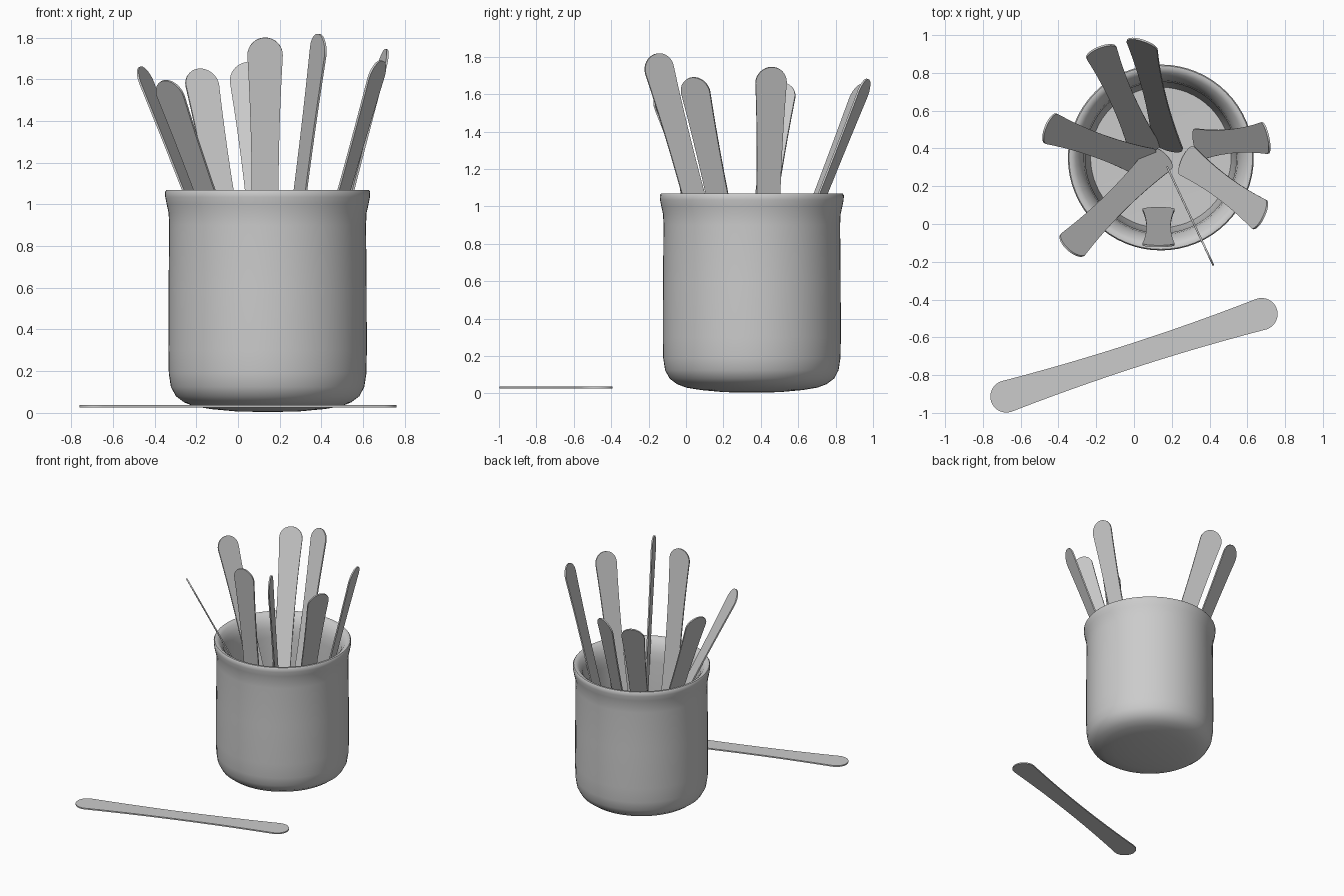
import bpy, bmesh, math
from mathutils import Vector, Matrix

cube = bpy.data.objects.get("Cube")
if cube:
    bpy.data.objects.remove(cube)

grey = bpy.data.materials.new("plain grey")
grey.use_nodes = True
colour = (0.6, 0.6, 0.6, 1)
grey.diffuse_color = colour
grey.node_tree.nodes["Principled BSDF"].inputs["Base Color"].default_value = colour

HALF_LENGTH, END_RADIUS, WAIST, THICKNESS = 0.795, 0.085, 0.064, 0.01


def finish(name, bm, angle):
    bmesh.ops.recalc_face_normals(bm, faces=bm.faces)
    mesh = bpy.data.meshes.new(name)
    bm.to_mesh(mesh)
    bm.free()
    mesh.materials.append(grey)
    obj = bpy.data.objects.new(name, mesh)
    bpy.context.collection.objects.link(obj)
    bpy.ops.object.select_all(action="DESELECT")
    obj.select_set(True)
    bpy.context.view_layer.objects.active = obj
    bpy.ops.object.shade_smooth_by_angle(angle=math.radians(angle))
    return obj


def stick(name, centre, along, across):
    """Flat waisted stick with round ends, placed by its length and width axes."""
    cap = HALF_LENGTH - END_RADIUS
    side = [(cap * i / 6, WAIST + (END_RADIUS - WAIST) * (i / 6) ** 2) for i in range(-6, 7)]
    arc = [(cap + END_RADIUS * math.sin(a), END_RADIUS * math.cos(a))
           for a in (math.pi * i / 16 for i in range(1, 16))]
    half = side + arc
    outline = half + [(-x, -y) for x, y in half]
    bm = bmesh.new()
    face = bm.faces.new([bm.verts.new((x, y, -THICKNESS / 2)) for x, y in outline])
    grown = bmesh.ops.extrude_face_region(bm, geom=[face], use_keep_orig=True)
    top = [v for v in grown["geom"] if isinstance(v, bmesh.types.BMVert)]
    bmesh.ops.translate(bm, verts=top, vec=(0, 0, THICKNESS))
    x = along.normalized()
    y = (across - x * across.dot(x)).normalized()
    obj = finish(name, bm, 35)
    obj.matrix_world = Matrix.Translation(centre) @ Matrix((x, y, x.cross(y))).transposed().to_4x4()


def heading(degrees):
    a = math.radians(degrees)
    return Vector((math.cos(a), math.sin(a), 0))


# Cup: lathed wall with a bulging base and a flared lip
profile = [(0, 0.004), (0.15, 0.007), (0.27, 0.018), (0.35, 0.031), (0.4, 0.05),
           (0.44, 0.08), (0.464, 0.125), (0.474, 0.19), (0.476, 0.3), (0.475, 0.6),
           (0.472, 0.9), (0.475, 0.96), (0.484, 1.0), (0.491, 1.035), (0.492, 1.06),
           (0.486, 1.069), (0.47, 1.069), (0.45, 1.055), (0.425, 1.02), (0.408, 0.97),
           (0.4, 0.9), (0.396, 0.6), (0.39, 0.3), (0.372, 0.18), (0, 0.17)]
bm = bmesh.new()
verts = [bm.verts.new((r, 0, z)) for r, z in profile]
edges = [bm.edges.new(pair) for pair in zip(verts, verts[1:])]
bmesh.ops.spin(bm, geom=verts + edges, axis=(0, 0, 1), cent=(0, 0, 0),
               angle=math.tau, steps=64, use_duplicate=False)
bmesh.ops.remove_doubles(bm, verts=bm.verts, dist=0.0005)
cup = finish("cup", bm, 50)
cup.location = (0.142, 0.352, 0)

# Sticks in the cup: top tip, ground direction of lower end, width heading
standing = [
    ("back_stick", (0.035, 0.975, 1.68), (0.185, 0.39), -19),
    ("back_right_stick", (-0.185, 0.935, 1.65), (0.07, 0.37), 21),
    ("right_stick", (-0.468, 0.515, 1.66), (0.1, 0.31), 68),
    ("front_right_stick", (-0.35, -0.135, 1.595), (0.16, 0.37), -41),
    ("front_stick", (0.13, -0.118, 1.8), (0.13, 0.085), 0),
    ("edgewise_stick", (0.395, -0.165, 1.815), (0.2, 0.25), -65),
    ("front_left_stick", (0.685, 0.035, 1.69), (0.26, 0.35), 65),
    ("left_stick", (0.712, 0.457, 1.745), (0.32, 0.42), 102),
]
for name, tip, foot, turn in standing:
    tip = Vector(tip)
    flat = Vector((foot[0] - tip.x, foot[1] - tip.y, 0))
    drop = math.sqrt((2 * HALF_LENGTH) ** 2 - flat.length_squared)
    along = -flat + Vector((0, 0, drop))
    stick(name, tip - along / 2, along, heading(turn))

# Stick lying in front of the cup
stick("lying_stick", Vector((0, -0.695, 0.032)), heading(17.9), heading(107.9))
